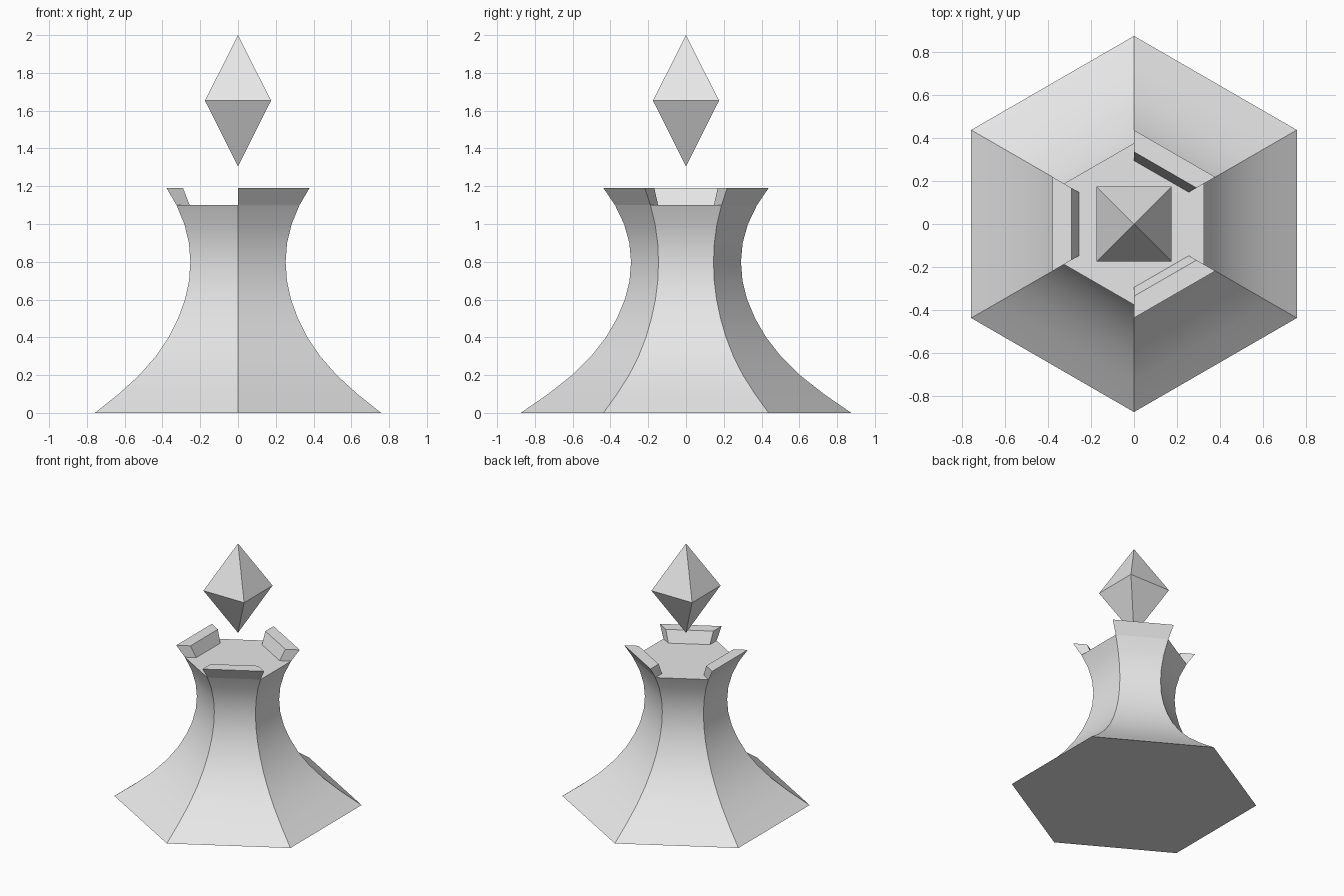
import bpy
import bmesh
from math import sin, cos, pi, radians

if "Cube" in bpy.data.objects:
    bpy.data.objects.remove(bpy.data.objects["Cube"], do_unlink=True)

stone = bpy.data.materials.new("light grey")
stone.use_nodes = True
grey = (0.8, 0.8, 0.8, 1)
stone.diffuse_color = grey
stone.node_tree.nodes["Principled BSDF"].inputs["Base Color"].default_value = grey


def corner(i, radius, z):
    a = radians(30 + 60 * i)
    return (radius * cos(a), radius * sin(a), z)


def finish(bm, name, smooth=False):
    bmesh.ops.recalc_face_normals(bm, faces=bm.faces)
    mesh = bpy.data.meshes.new(name)
    bm.to_mesh(mesh)
    bm.free()
    mesh.materials.append(stone)
    obj = bpy.data.objects.new(name, mesh)
    bpy.context.collection.objects.link(obj)
    if smooth:
        bpy.ops.object.select_all(action="DESELECT")
        obj.select_set(True)
        bpy.context.view_layer.objects.active = obj
        bpy.ops.object.shade_smooth_by_angle(angle=radians(30))
    return obj


# Flared six-sided tower, corner radius at each height
profile = [(0.875, 0), (0.73, 0.1), (0.603, 0.2), (0.502, 0.3), (0.424, 0.4),
           (0.366, 0.5), (0.324, 0.6), (0.299, 0.7), (0.291, 0.8),
           (0.3, 0.9), (0.328, 1.0), (0.376, 1.1)]
bm = bmesh.new()
rings = [[bm.verts.new(corner(i, r, z)) for i in range(6)] for r, z in profile]
for low, high in zip(rings, rings[1:]):
    for i in range(6):
        j = (i + 1) % 6
        bm.faces.new((low[i], low[j], high[j], high[i]))
bm.faces.new(rings[0])
bm.faces.new(rings[-1])
finish(bm, "tower", smooth=True)

# Battlements on every second side
section = [(0.376, 1.1), (0.437, 1.19), (0.336, 1.19), (0.295, 1.1)]
for side, name in ((0, "back_left"), (2, "right"), (4, "front_left")):
    bm = bmesh.new()
    ends = [[bm.verts.new(corner(side + k, r, z)) for r, z in section] for k in (0, 1)]
    for end in ends:
        bm.faces.new(end)
    for i in range(4):
        j = (i + 1) % 4
        bm.faces.new((ends[0][i], ends[0][j], ends[1][j], ends[1][i]))
    finish(bm, name + "_battlement")

# Floating crystal: two square pyramids base to base
bm = bmesh.new()
half = 0.175
waist = [bm.verts.new((x * half, y * half, 1.653))
         for x, y in ((1, 1), (-1, 1), (-1, -1), (1, -1))]
for tip_z in (1.305, 2):
    tip = bm.verts.new((0, 0, tip_z))
    for i in range(4):
        bm.faces.new((waist[i], waist[(i + 1) % 4], tip))
finish(bm, "crystal")
